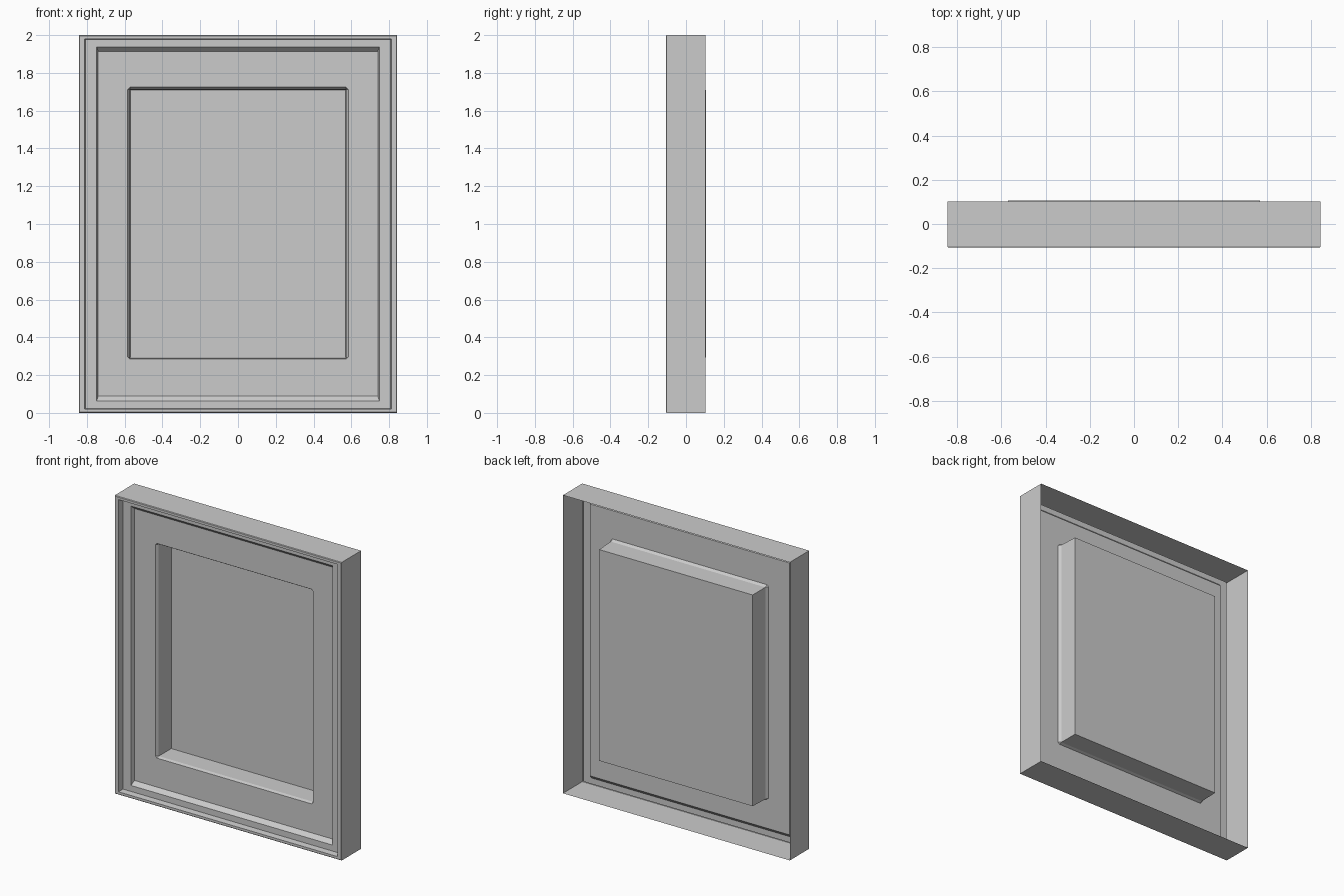
import bpy, bmesh

if "Cube" in bpy.data.objects:
    bpy.data.objects.remove(bpy.data.objects["Cube"])


def ring(bm, hx, z0, z1, y, c=0.0):
    """Rectangle facing the front, counter-clockwise, with corners cut by c."""
    pts = [(-hx + c, z0), (hx - c, z0), (hx, z0 + c), (hx, z1 - c),
           (hx - c, z1), (-hx + c, z1), (-hx, z1 - c), (-hx, z0 + c)]
    return [bm.verts.new((x, y, z)) for x, z in pts]


def loft(name, profile, cap=False):
    """Skin concentric rectangles from the outside in."""
    bm = bmesh.new()
    rings = [ring(bm, *p) for p in profile]
    for a, b in zip(rings, rings[1:]):
        for i in range(8):
            j = (i + 1) % 8
            bm.faces.new((a[i], a[j], b[j], b[i]))
    if cap:
        bm.faces.new(rings[-1])
    bmesh.ops.remove_doubles(bm, verts=bm.verts[:], dist=1e-5)
    me = bpy.data.meshes.new(name)
    bm.to_mesh(me)
    bm.free()
    ob = bpy.data.objects.new(name, me)
    bpy.context.collection.objects.link(ob)
    return ob


# Outer frame: thin side walls, raised rim, recessed band, sloped inner edge
loft("outer_frame", [
    (0.842, 0.0, 2.0, 0.102),
    (0.842, 0.0, 2.0, -0.103),
    (0.838, 0.004, 1.996, -0.107),
    (0.812, 0.020, 1.980, -0.107),
    (0.808, 0.024, 1.976, -0.066),
    (0.748, 0.064, 1.938, -0.066),
    (0.740, 0.090, 1.914, -0.040),
])

# Flat inner panel with a bevelled opening and a deep closed niche
loft("recessed_panel", [
    (0.740, 0.090, 1.914, -0.040),
    (0.585, 0.284, 1.724, -0.040, 0.012),
    (0.573, 0.291, 1.713, -0.022),
    (0.570, 0.293, 1.710, 0.107),
], cap=True)
